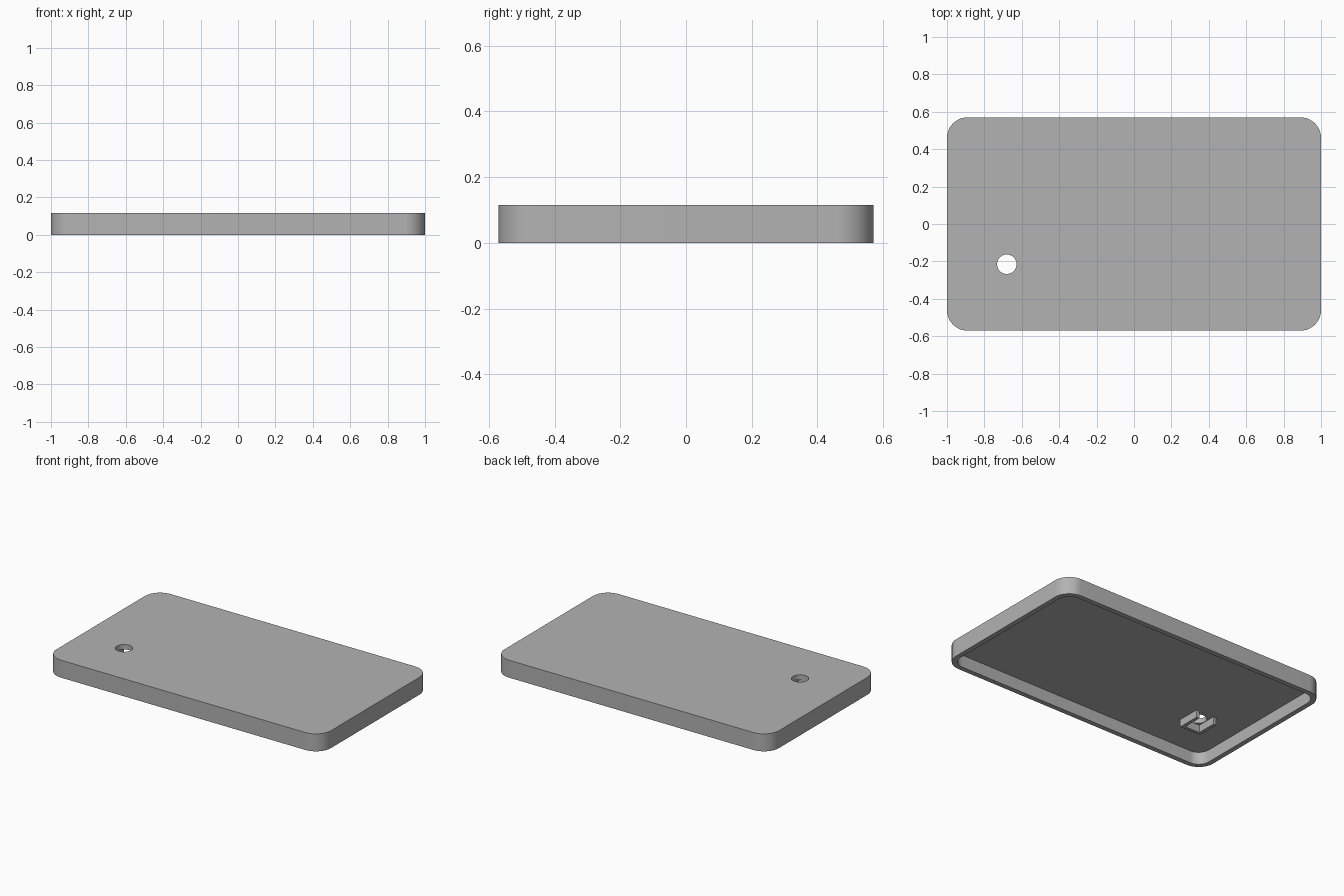
import bpy
import bmesh
from math import cos, sin, pi, radians

if "Cube" in bpy.data.objects:
    bpy.data.objects.remove(bpy.data.objects["Cube"], do_unlink=True)

LENGTH, WIDTH, HEIGHT = 2.0, 1.14, 0.115
WALL, ROOF, CORNER = 0.033, 0.033, 0.11
HOLE_X, HOLE_Y, HOLE_R = -0.68, -0.215, 0.052

grey = bpy.data.materials.new("plain_grey")
grey.use_nodes = True
colour = (0.45, 0.45, 0.45, 1)
grey.diffuse_color = colour
grey.node_tree.nodes["Principled BSDF"].inputs["Base Color"].default_value = colour


def prism(name, outline, z0, z1):
    """Extrude a flat outline between two heights."""
    bm = bmesh.new()
    face = bm.faces.new([bm.verts.new((x, y, z0)) for x, y in outline])
    top = bmesh.ops.extrude_face_region(bm, geom=[face])["geom"]
    for v in top:
        if isinstance(v, bmesh.types.BMVert):
            v.co.z = z1
    bmesh.ops.recalc_face_normals(bm, faces=bm.faces)
    mesh = bpy.data.meshes.new(name)
    bm.to_mesh(mesh)
    bm.free()
    mesh.materials.append(grey)
    obj = bpy.data.objects.new(name, mesh)
    bpy.context.collection.objects.link(obj)
    return obj


def rounded_rect(length, width, radius, steps=16):
    points = []
    for i, (sx, sy) in enumerate([(1, 1), (-1, 1), (-1, -1), (1, -1)]):
        cx, cy = sx * (length / 2 - radius), sy * (width / 2 - radius)
        for k in range(steps + 1):
            a = (i + k / steps) * pi / 2
            points.append((cx + radius * cos(a), cy + radius * sin(a)))
    return points


def circle(x, y, radius, steps=48):
    return [(x + radius * cos(2 * pi * k / steps), y + radius * sin(2 * pi * k / steps))
            for k in range(steps)]


def rect(x0, x1, y0, y1):
    return [(x0, y0), (x1, y0), (x1, y1), (x0, y1)]


def cut(target, cutter):
    cutter.hide_render = True
    mod = target.modifiers.new("cut", "BOOLEAN")
    mod.operation = "DIFFERENCE"
    mod.solver = "EXACT"
    mod.object = cutter
    bpy.context.view_layer.objects.active = target
    bpy.ops.object.modifier_apply(modifier=mod.name)
    bpy.data.objects.remove(cutter, do_unlink=True)


# Tray-shaped lid, open underneath, with a round through hole
lid = prism("lid", rounded_rect(LENGTH, WIDTH, CORNER), 0, HEIGHT)
cut(lid, prism("cavity_cutter",
               rounded_rect(LENGTH - 2 * WALL, WIDTH - 2 * WALL, CORNER - WALL),
               -0.1, HEIGHT - ROOF))
cut(lid, prism("hole_cutter", circle(HOLE_X, HOLE_Y, HOLE_R), -0.1, HEIGHT + 0.1))

bpy.ops.object.select_all(action="DESELECT")
lid.select_set(True)
bpy.context.view_layer.objects.active = lid
bpy.ops.object.shade_smooth_by_angle(angle=radians(30))

# Three-sided retainer hanging beneath the hole, open towards the back
HALF, INNER, DROP = 0.076, 0.054, 0.05
retainer = prism("hole_retainer",
                 [(HOLE_X + x, HOLE_Y + y) for x, y in
                  [(-HALF, HALF), (-HALF, -HALF), (HALF, -HALF), (HALF, HALF),
                   (INNER, HALF), (INNER, -INNER), (-INNER, -INNER), (-INNER, HALF)]],
                 HEIGHT - ROOF - DROP, HEIGHT - ROOF + 0.002)
